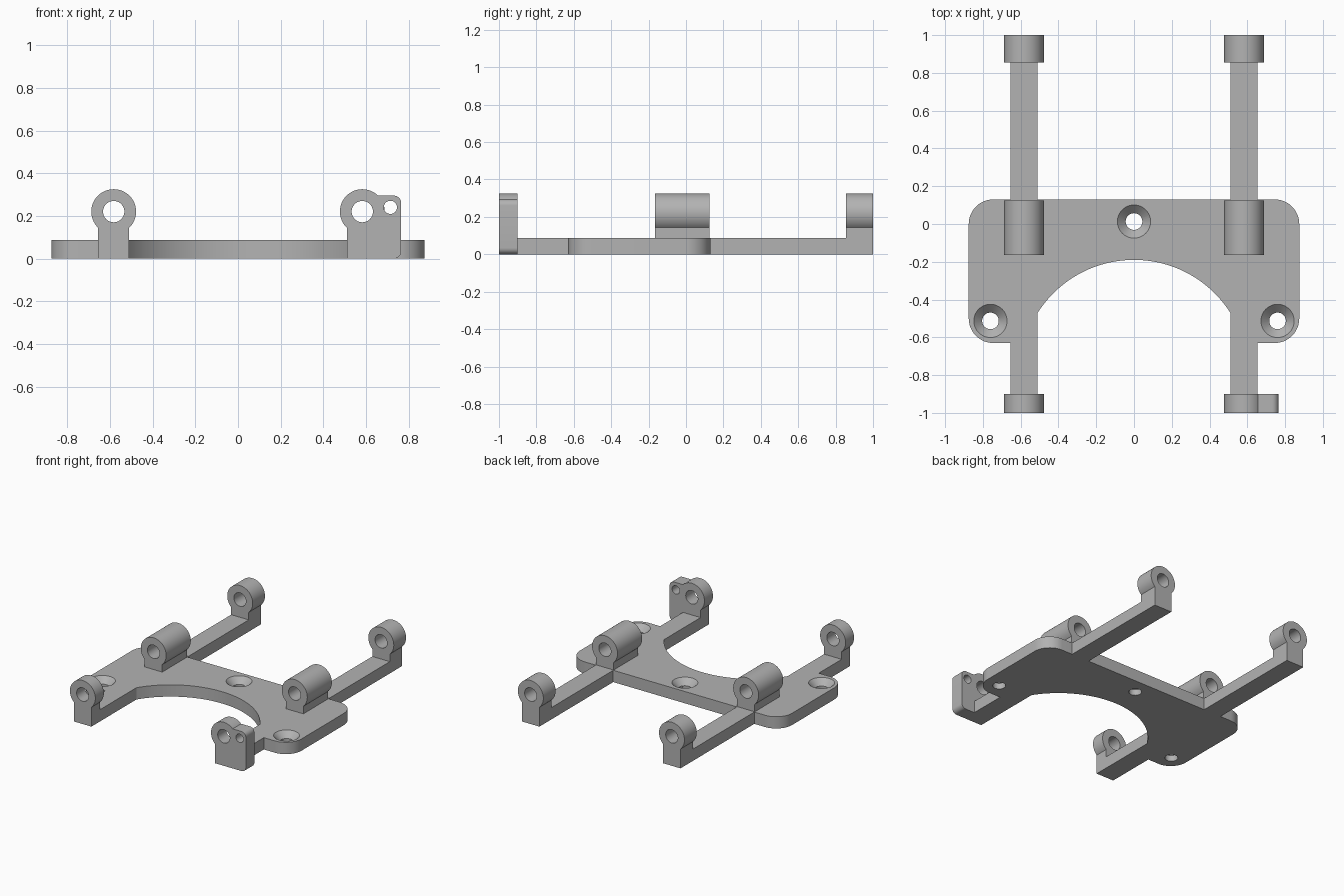
import bpy, bmesh, math
from math import sin, cos, pi

if "Cube" in bpy.data.objects:
    bpy.data.objects.remove(bpy.data.objects["Cube"])

A0, A1 = 0.51, 0.655          # inner and outer x of the rails
XC, ZC = (A0 + A1) / 2, 0.22  # barrel centre
R_OUT, R_BORE = 0.105, 0.05
T = 0.088                     # plate thickness

grey = bpy.data.materials.new("grey")
grey.diffuse_color = (0.45, 0.45, 0.45, 1)
grey.use_nodes = True
grey.node_tree.nodes["Principled BSDF"].inputs["Base Color"].default_value = grey.diffuse_color


def arc(cx, cy, r, a0, a1, n):
    return [(cx + r * cos(a0 + (a1 - a0) * i / n), cy + r * sin(a0 + (a1 - a0) * i / n))
            for i in range(n + 1)]


def add(name, bm):
    bmesh.ops.recalc_face_normals(bm, faces=bm.faces)
    me = bpy.data.meshes.new(name)
    bm.to_mesh(me)
    bm.free()
    me.materials.append(grey)
    ob = bpy.data.objects.new(name, me)
    bpy.context.collection.objects.link(ob)
    return ob


def prism(name, pts, lo, hi, axis="z"):
    """Extrude a 2D outline: (x, y) along z, or (x, z) along y."""
    place = (lambda p, d: (p[0], p[1], d)) if axis == "z" else (lambda p, d: (p[0], d, p[1]))
    bm = bmesh.new()
    a = [bm.verts.new(place(p, lo)) for p in pts]
    b = [bm.verts.new(place(p, hi)) for p in pts]
    bm.faces.new(a)
    bm.faces.new(b[::-1])
    for i in range(len(pts)):
        j = (i + 1) % len(pts)
        bm.faces.new((a[i], a[j], b[j], b[i]))
    return add(name, bm)


def cone(name, x, y, z0, r0, z1, r1):
    bm = bmesh.new()
    bmesh.ops.create_cone(bm, cap_ends=True, segments=48, radius1=r0, radius2=r1, depth=z1 - z0)
    bmesh.ops.translate(bm, verts=bm.verts, vec=(x, y, (z0 + z1) / 2))
    return add(name, bm)


# Plate with rails: right half of the outline, then mirrored
sag, R = 0.28, (A0 ** 2 + 0.28 ** 2) / 0.56
half_angle = math.asin(A0 / R)
half = arc(0, -0.19 - R, R, pi / 2, pi / 2 - half_angle, 32)
half[0], half[-1] = (0.0, -0.19), (A0, -0.19 - sag)
half += [(A0, -1), (A1, -1), (A1, -0.63)]
half += arc(0.745, -0.5, 0.13, -pi / 2, 0, 12)
half += arc(0.745, 0.0, 0.13, 0, pi / 2, 12)
half += [(A1, 0.13), (A1, 1), (A0, 1), (A0, 0.13)]
body = prism("mounting_bracket", half + [(-x, y) for x, y in half[:0:-1]], 0, T)

# Barrels on posts, three along each rail
joins, cuts = [], []
a = math.acos((A1 - XC) / R_OUT)
keyhole = [(A0, 0.05), (A1, 0.05)] + arc(XC, ZC, R_OUT, -a, pi + a, 56)
keyhole[2] = (A1, keyhole[2][1])
keyhole[-1] = (A0, keyhole[-1][1])
for s in (-1, 1):
    outline = [(s * x, z) for x, z in keyhole]
    for lo, hi in ((-1, -0.9), (-0.165, 0.125), (0.855, 1)):
        joins.append(prism("barrel", outline, lo, hi, "y"))
    cuts.append(prism("bore_cutter", arc(s * XC, ZC, R_BORE, 0, 2 * pi, 48)[:-1], -1.2, 1.2, "y"))

# Side tab with a small hole on the front right barrel
tab = [(XC, 0)] + arc(0.73, 0.035, 0.035, -pi / 2, 0, 8)
tab += arc(0.73, 0.26, 0.035, 0, pi / 2, 8) + [(XC, 0.295)]
joins.append(prism("side_tab", tab, -1, -0.9, "y"))
cuts.append(prism("tab_hole_cutter", arc(0.714, 0.24, 0.031, 0, 2 * pi, 32)[:-1], -1.2, -0.8, "y"))

# Countersunk screw holes
for x, y in ((0, 0.013), (-0.76, -0.513), (0.76, -0.513)):
    cuts.append(cone("screw_cutter", x, y, -0.1, 0.044, 0.2, 0.044))
    cuts.append(cone("countersink_cutter", x, y, T - 0.053, 0.035, T + 0.01, 0.098))

# Join and cut, then drop the helpers
for ob, op in [(o, "UNION") for o in joins] + [(o, "DIFFERENCE") for o in cuts]:
    ob.hide_render = True
    m = body.modifiers.new(ob.name, "BOOLEAN")
    m.operation, m.object, m.solver = op, ob, "EXACT"
dg = bpy.context.evaluated_depsgraph_get()
mesh = bpy.data.meshes.new_from_object(body.evaluated_get(dg))
body.modifiers.clear()
body.data = mesh
for ob in joins + cuts:
    bpy.data.objects.remove(ob)

bpy.ops.object.select_all(action="DESELECT")
body.select_set(True)
bpy.context.view_layer.objects.active = body
bpy.ops.object.shade_smooth_by_angle(angle=math.radians(30))
